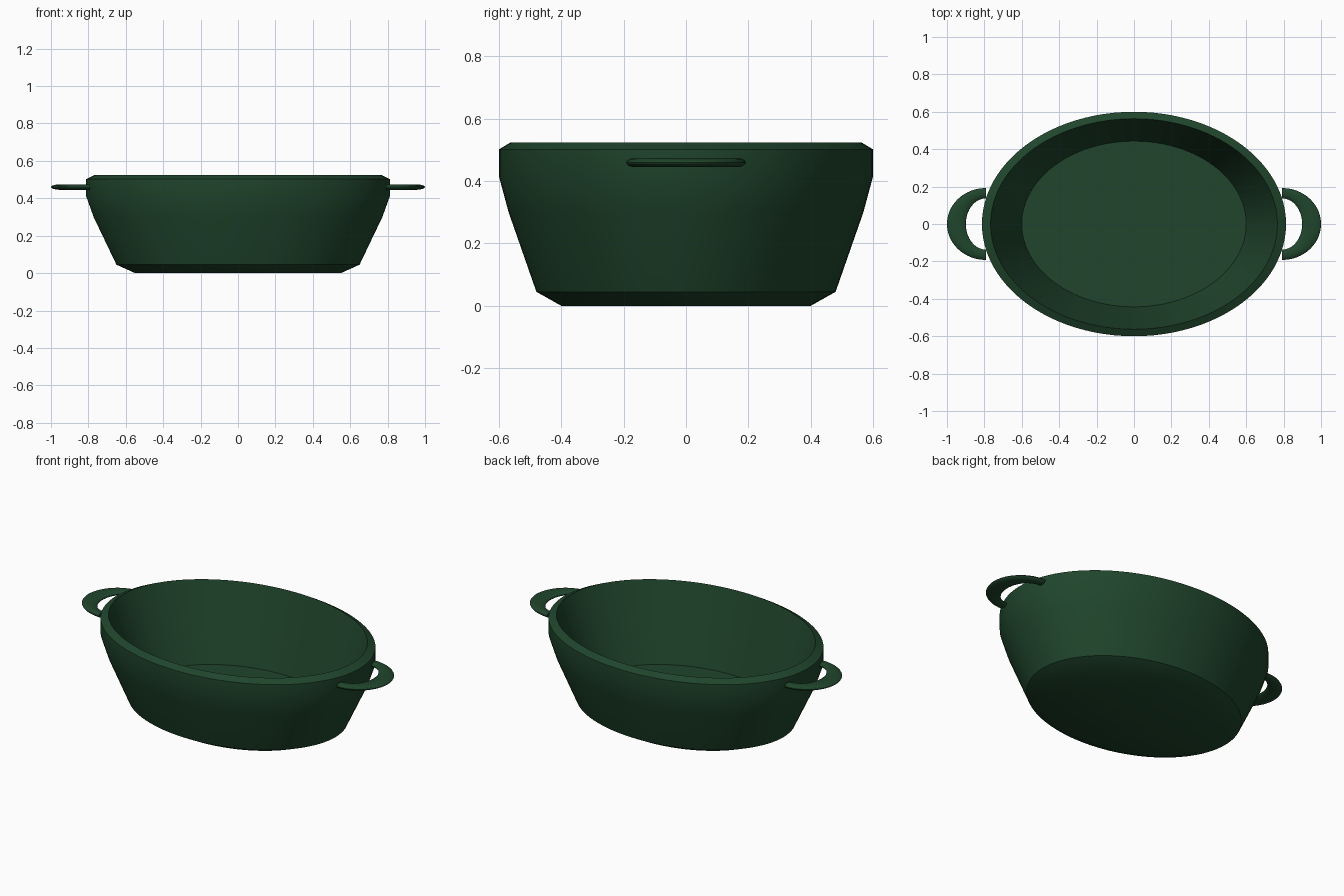
import bpy, bmesh
from math import sin, cos, pi, radians

if "Cube" in bpy.data.objects:
    bpy.data.objects.remove(bpy.data.objects["Cube"], do_unlink=True)

# Dark green enamel
GREEN = (0.014, 0.06, 0.025, 1)
enamel = bpy.data.materials.new("dark_green_enamel")
enamel.use_nodes = True
enamel.diffuse_color = GREEN
enamel.node_tree.nodes["Principled BSDF"].inputs["Base Color"].default_value = GREEN


def loft(name, rings):
    """Skin a list of closed rings and cap both ends."""
    bm = bmesh.new()
    loops = [[bm.verts.new(p) for p in ring] for ring in rings]
    n = len(loops[0])
    for a, b in zip(loops, loops[1:]):
        for i in range(n):
            j = (i + 1) % n
            bm.faces.new((a[i], a[j], b[j], b[i]))
    bm.faces.new(loops[0][::-1])
    bm.faces.new(loops[-1])
    bmesh.ops.recalc_face_normals(bm, faces=bm.faces)
    mesh = bpy.data.meshes.new(name)
    bm.to_mesh(mesh)
    bm.free()
    mesh.materials.append(enamel)
    obj = bpy.data.objects.new(name, mesh)
    bpy.context.collection.objects.link(obj)
    bpy.ops.object.select_all(action="DESELECT")
    obj.select_set(True)
    bpy.context.view_layer.objects.active = obj
    bpy.ops.object.shade_smooth_by_angle(angle=radians(30))
    return obj


def oval(rx, ry, z, n=96):
    return [(rx * cos(2 * pi * i / n), ry * sin(2 * pi * i / n), z) for i in range(n)]


# Oval pot: outer wall upward, over the rim, then a straight taper to the floor
profile = [
    (0.55, 0.40, 0.0), (0.65, 0.48, 0.045), (0.772, 0.569, 0.30),
    (0.813, 0.60, 0.415), (0.813, 0.60, 0.502), (0.767, 0.563, 0.524),
    (0.60, 0.443, 0.075),
]
loft("oval_pot", [oval(*p) for p in profile])


# Crescent loop handles: oval section swept between an inner and an outer arc
def handle(name, side, steps=32, n=16):
    rings = []
    for k in range(steps + 1):
        t = pi * (k / steps - 0.5)
        inner = (0.107 * cos(t), 0.137 * sin(t))
        outer = (0.208 * cos(t), 0.192 * sin(t))
        ring = []
        for i in range(n):
            a = 2 * pi * i / n
            f = 0.5 + 0.5 * cos(a)
            x, y = (p + (q - p) * f for p, q in zip(inner, outer))
            ring.append((side * (0.792 + x), y, 0.46 + 0.015 * sin(a)))
        rings.append(ring)
    return loft(name, rings)


for label, side in (("left", 1), ("right", -1)):
    handle(label + "_handle", side)
